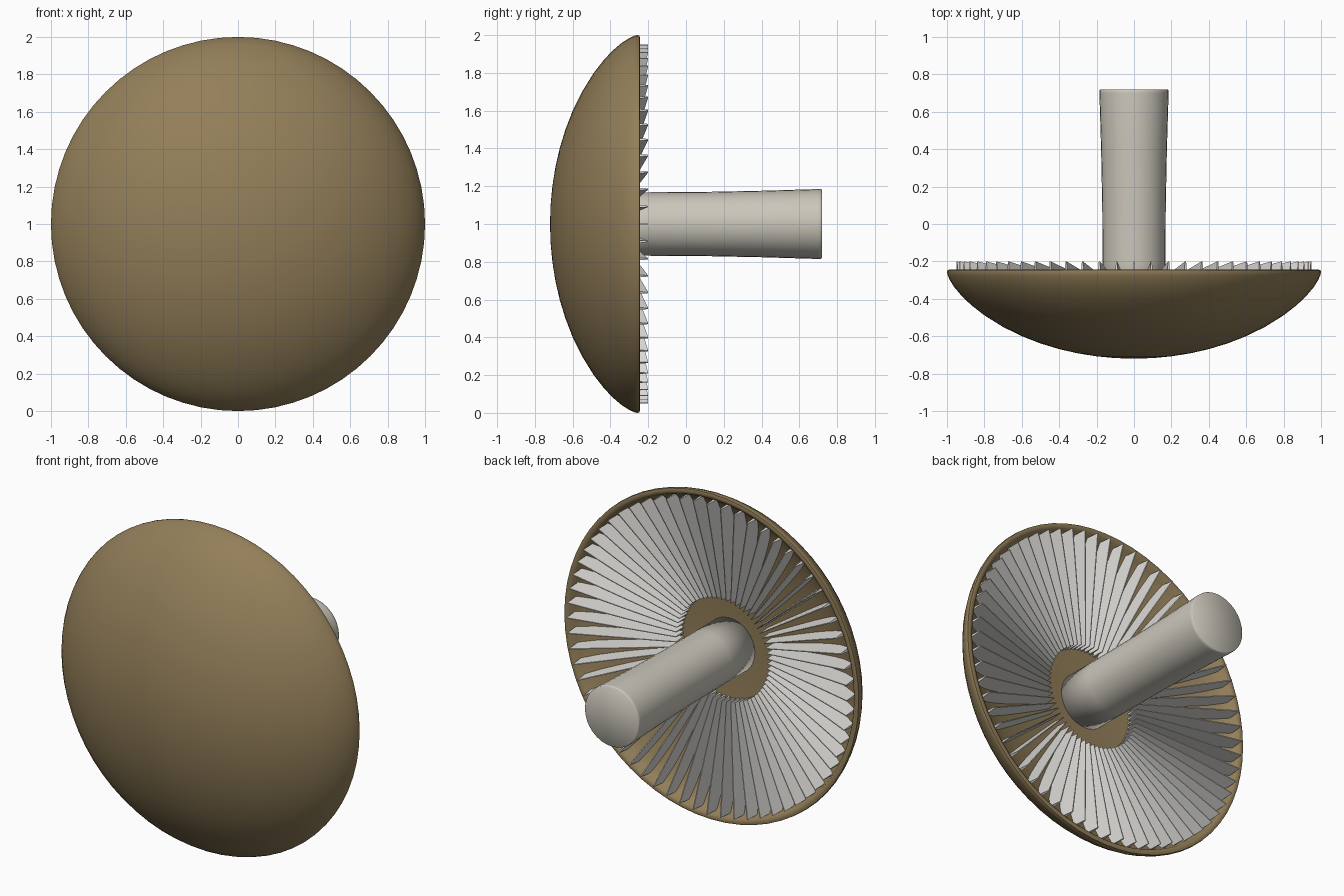
import bpy, bmesh, math
from mathutils import Matrix, Vector

if "Cube" in bpy.data.objects:
    bpy.data.objects.remove(bpy.data.objects["Cube"])

CENTRE = Vector((0, 0, 1))


def material(name, rgb):
    m = bpy.data.materials.new(name)
    m.diffuse_color = (*rgb, 1)
    m.use_nodes = True
    m.node_tree.nodes["Principled BSDF"].inputs["Base Color"].default_value = m.diffuse_color
    return m


def finish(bm, name, mat=None, smooth=None):
    bmesh.ops.recalc_face_normals(bm, faces=bm.faces[:])
    me = bpy.data.meshes.new(name)
    bm.to_mesh(me)
    bm.free()
    ob = bpy.data.objects.new(name, me)
    bpy.context.collection.objects.link(ob)
    if mat:
        me.materials.append(mat)
    if smooth:
        bpy.ops.object.select_all(action='DESELECT')
        ob.select_set(True)
        bpy.context.view_layer.objects.active = ob
        bpy.ops.object.shade_smooth_by_angle(angle=math.radians(smooth))
    return ob


def lathe(name, profile, steps, mat, smooth):
    """Spin (radius, y) points around the horizontal y axis."""
    bm = bmesh.new()
    verts = [bm.verts.new(CENTRE + Vector((r, y, 0))) for r, y in profile]
    edges = [bm.edges.new(p) for p in zip(verts, verts[1:])]
    bmesh.ops.spin(bm, geom=verts + edges, cent=CENTRE, axis=(0, 1, 0),
                   angle=math.tau, steps=steps, use_merge=True)
    bmesh.ops.remove_doubles(bm, verts=bm.verts[:], dist=1e-4)
    return finish(bm, name, mat, smooth)


brown = material("cap_brown", (0.29, 0.21, 0.10))
cream = material("stem_cream", (0.60, 0.57, 0.50))
pale = material("gill_pale", (0.74, 0.73, 0.70))

# Cap: full dome (between a sphere cap and an ellipse), lip, hollow underside
R = 1.30


def dome_y(r):
    sphere = -0.72 + R - math.sqrt(R * R - r * r)
    ellipse = -0.25 - 0.47 * math.sqrt(1 - r * r)
    return (sphere + ellipse) / 2


def floor_y(r):
    return -0.25 - 0.18 * math.sqrt(1 - (r / 0.965) ** 2)


dome = [(r, dome_y(r)) for r in (0, 0.1, 0.2, 0.3, 0.4, 0.5, 0.6, 0.7, 0.8,
                                 0.87, 0.92, 0.96, 0.985, 0.996)]
lip = [(1.0, -0.26), (0.998, -0.247), (0.985, -0.243), (0.965, -0.25)]
under = [(r, floor_y(r)) for r in (0.95, 0.92, 0.86, 0.78, 0.68, 0.56, 0.42, 0.28, 0.14, 0)]
lathe("mushroom_cap", dome + lip + under, 64, brown, 60)

# Stem: slightly flared towards its foot
stem = [(0, -0.45), (0.168, -0.45), (0.168, -0.2), (0.17, 0.1), (0.176, 0.4),
        (0.185, 0.70), (0.184, 0.716), (0.18, 0.72), (0, 0.72)]
lathe("mushroom_stem", stem, 32, cream, 120)

# Gills: thin radial blades sloping inwards, wedge-shaped to a fine edge
bm = bmesh.new()
blade = [(0.31, -0.43, 0.007), (0.31, -0.345, 0.002), (0.95, -0.20, 0.003),
         (0.95, -0.285, 0.010), (0.80, -0.36, 0.010), (0.60, -0.41, 0.009)]
COUNT, N = 64, len(blade)
for i in range(COUNT):
    turn = Matrix.Rotation(math.tau * i / COUNT, 3, 'Y')
    a, b = [[bm.verts.new(CENTRE + turn @ Vector((r, y, s * t))) for r, y, t in blade]
            for s in (-1, 1)]
    bm.faces.new(a)
    bm.faces.new(b[::-1])
    for j in range(N):
        k = (j + 1) % N
        bm.faces.new((a[k], a[j], b[j], b[k]))
finish(bm, "mushroom_gills", pale, 40)
